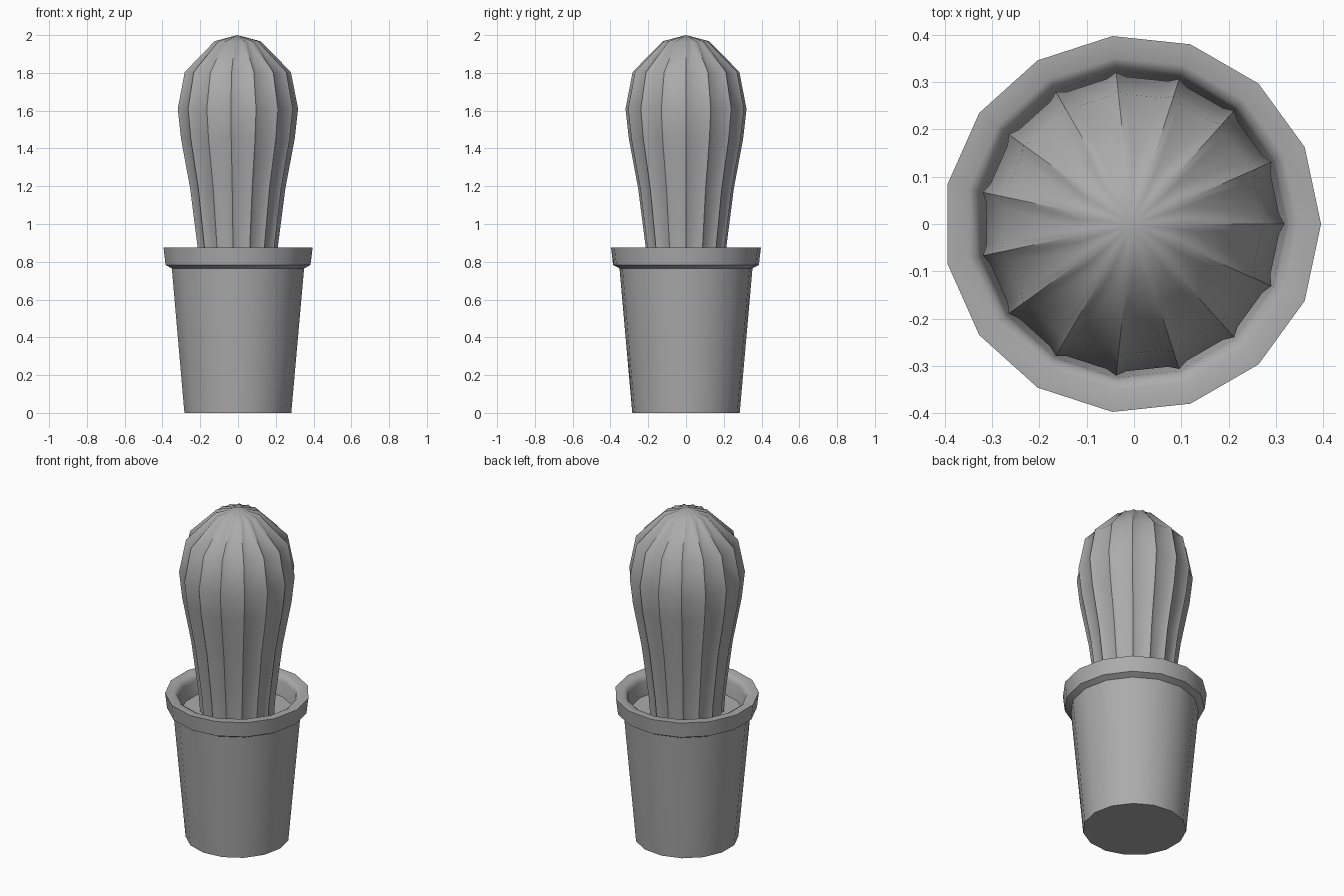
import bpy, bmesh, math

if "Cube" in bpy.data.objects:
    bpy.data.objects.remove(bpy.data.objects["Cube"])

SIDES = 15
STEP = 2 * math.pi / SIDES
CX = -0.004  # centres the odd-sided outline on x = 0

grey = bpy.data.materials.new("dark_grey")
grey.diffuse_color = (0.41, 0.41, 0.41, 1)
grey.use_nodes = True
grey.node_tree.nodes["Principled BSDF"].inputs["Base Color"].default_value = grey.diffuse_color


def finish(name, bm):
    bmesh.ops.recalc_face_normals(bm, faces=bm.faces[:])
    mesh = bpy.data.meshes.new(name)
    bm.to_mesh(mesh)
    bm.free()
    mesh.materials.append(grey)
    obj = bpy.data.objects.new(name, mesh)
    bpy.context.collection.objects.link(obj)
    bpy.ops.object.select_all(action='DESELECT')
    obj.select_set(True)
    bpy.context.view_layer.objects.active = obj
    bpy.ops.object.shade_smooth_by_angle(angle=math.radians(48))
    return obj


def skin(bm, rings):
    for a, b in zip(rings, rings[1:]):
        n = len(a)
        for i in range(n):
            j = (i + 1) % n
            bm.faces.new((a[i], a[j], b[j], b[i]))


def polar(bm, r, angle, z):
    return bm.verts.new((CX + r * math.cos(angle), r * math.sin(angle), z))


# Pot: tapered wall, overhanging rim with a rounded inner lip, hollow top
bm = bmesh.new()
pot_profile = [(0.286, 0), (0.354, 0.765), (0.388, 0.783), (0.399, 0.875),
               (0.352, 0.875), (0.334, 0.864), (0.326, 0.842), (0.31, 0.74)]
rings = [[polar(bm, r, i * STEP, z) for i in range(SIDES)] for r, z in pot_profile]
skin(bm, rings)
bm.faces.new(rings[0])
finish("pot", bm)

# Soil disc inside the pot
bm = bmesh.new()
soil = bm.faces.new([polar(bm, 0.313, i * STEP, 0.76) for i in range(SIDES)])
finish("soil", bm)

# Cactus: lofted body; columns are radius, height, ridge height, ridge half-angle
bm = bmesh.new()
body = [(0.205, 0.75, 0.011, 3.8), (0.215, 0.88, 0.011, 3.8), (0.255, 1.19, 0.011, 3.8),
        (0.304, 1.45, 0.011, 3.8), (0.322, 1.61, 0.011, 3.8), (0.284, 1.805, 0.011, 3.8),
        (0.122, 1.968, 0.006, 6.5)]
rings = []
for k, (r, z, depth, half) in enumerate(body):
    r0, z0 = body[max(k - 1, 0)][:2]
    r1, z1 = body[k + 1][:2] if k + 1 < len(body) else (0, 2.0)
    length = math.hypot(r1 - r0, z1 - z0)
    nr, nz = (z1 - z0) / length, (r0 - r1) / length
    ring = []
    for i in range(SIDES):
        for side in (-1, 0, 1):
            d = depth * abs(side)
            ring.append(polar(bm, r - d * nr, i * STEP + side * math.radians(half), z - d * nz))
    rings.append(ring)
skin(bm, rings)
bm.faces.new(rings[0])
tip = bm.verts.new((CX, 0, 2.0))
top = rings[-1]
for i in range(len(top)):
    bm.faces.new((top[i], top[(i + 1) % len(top)], tip))
finish("cactus", bm)
